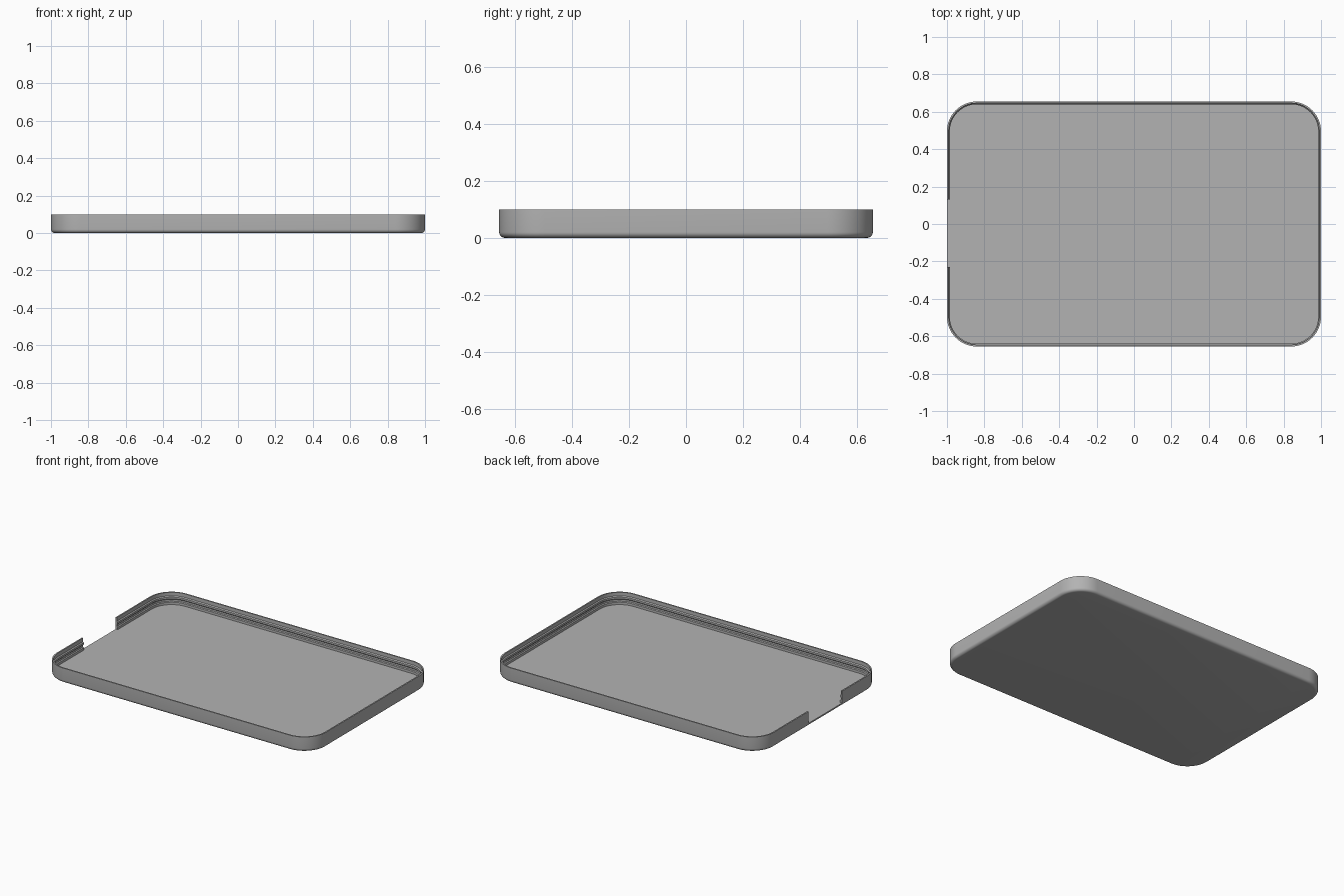
import bpy, bmesh
from math import sin, cos, pi, radians
from mathutils import Vector

if "Cube" in bpy.data.objects:
    bpy.data.objects.remove(bpy.data.objects["Cube"])

HALF_X, HALF_Y, HEIGHT = 1.0, 0.655, 0.10
CORNER, FILLET, FLOOR = 0.16, 0.02, 0.02
STEPS = 16

grey = bpy.data.materials.new("plain grey")
grey.use_nodes = True
colour = (0.45, 0.45, 0.45, 1)
grey.diffuse_color = colour
grey.node_tree.nodes["Principled BSDF"].inputs["Base Color"].default_value = colour


def rounded_ring(bm, inset, z):
    """One loop of a rounded rectangle, inset evenly from the outside."""
    ring = []
    r = CORNER - inset
    corners = [(1, 1), (-1, 1), (-1, -1), (1, -1)]
    for i, (sx, sy) in enumerate(corners):
        centre = Vector((sx * (HALF_X - CORNER), sy * (HALF_Y - CORNER), z))
        for k in range(STEPS + 1):
            a = (i + k / STEPS) * pi / 2
            ring.append(bm.verts.new(centre + Vector((r * cos(a), r * sin(a), 0))))
    return ring


# Wall section as (inset, height): bottom fillet, outer wall, rim, snap ridges
section = [(FILLET * (1 - sin(a)), FILLET * (1 - cos(a)))
           for a in (k * pi / 12 for k in range(7))]
section += [(0, HEIGHT), (0.009, HEIGHT), (0.009, 0.076), (0.015, 0.070),
            (0.015, 0.058), (0.009, 0.052), (0.009, 0.040), (0.015, 0.036),
            (0.015, FLOOR)]

# Tray shell
bm = bmesh.new()
rings = [rounded_ring(bm, inset, z) for inset, z in section]
n = len(rings[0])
for low, high in zip(rings, rings[1:]):
    for i in range(n):
        j = (i + 1) % n
        bm.faces.new((low[i], low[j], high[j], high[i]))
bm.faces.new(rings[0][::-1])
bm.faces.new(rings[-1])
bmesh.ops.recalc_face_normals(bm, faces=bm.faces)
mesh = bpy.data.meshes.new("tray")
bm.to_mesh(mesh)
bm.free()
mesh.materials.append(grey)
tray = bpy.data.objects.new("tray", mesh)
bpy.context.collection.objects.link(tray)

# Opening through the wall at the -x end, down to the floor
bpy.ops.mesh.primitive_cube_add(size=1, location=(-1.03, -0.05, FLOOR + 0.1))
cutter = bpy.context.object
cutter.name = "wall_opening_cutter"
cutter.scale = (0.12, 0.36, 0.2)
cutter.hide_render = True
cut = tray.modifiers.new("wall opening", 'BOOLEAN')
cut.object = cutter
cut.operation = 'DIFFERENCE'
cut.solver = 'EXACT'

bpy.ops.object.select_all(action='DESELECT')
tray.select_set(True)
bpy.context.view_layer.objects.active = tray
bpy.ops.object.modifier_apply(modifier=cut.name)
bpy.data.objects.remove(cutter)
bpy.ops.object.shade_smooth_by_angle(angle=radians(30))
